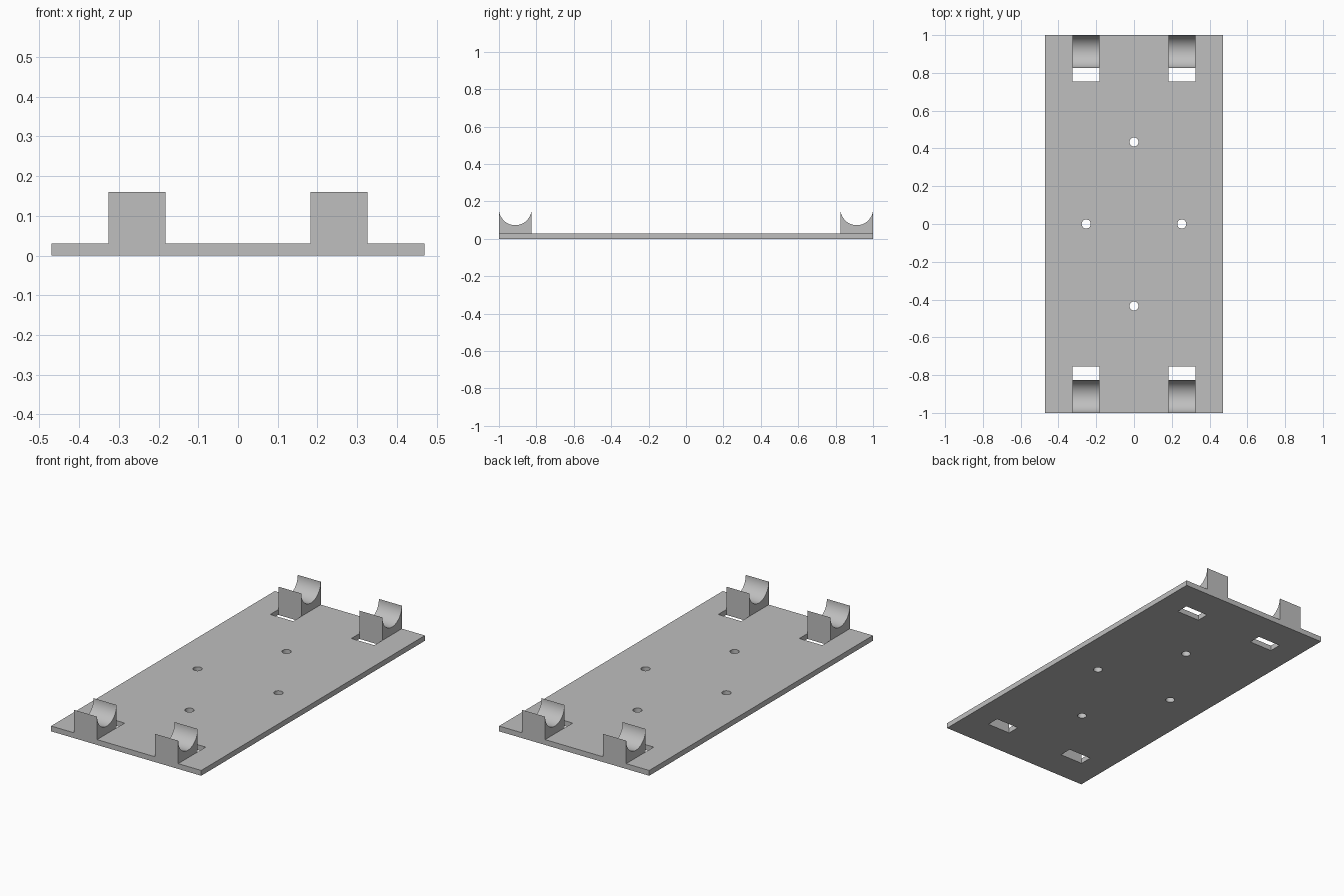
import bpy, bmesh
from math import sin, cos, pi
from mathutils import Vector

cube = bpy.data.objects.get("Cube")
if cube:
    bpy.data.objects.remove(cube, do_unlink=True)

HALF_X, HALF_Y, THICK = 0.47, 1.0, 0.03
TOP = 0.16                     # height of the cradle tips
RADIUS = 0.087                 # cradle groove
CRADLE_X, CRADLE_W = 0.254, 0.144
INNER_Y = HALF_Y - 2 * RADIUS  # inner face of each cradle
SLOT_LEN = 0.072
HOLE_R = 0.024

grey = bpy.data.materials.new("plain grey")
grey.use_nodes = True
colour = (0.52, 0.52, 0.52, 1)
grey.diffuse_color = colour
grey.node_tree.nodes["Principled BSDF"].inputs["Base Color"].default_value = colour


def prism(name, points, extrude):
    """Extrude a closed outline of 3D points along a vector."""
    bm = bmesh.new()
    face = bm.faces.new([bm.verts.new(p) for p in points])
    result = bmesh.ops.extrude_face_region(bm, geom=[face], use_keep_orig=True)
    moved = [g for g in result["geom"] if isinstance(g, bmesh.types.BMVert)]
    bmesh.ops.translate(bm, verts=moved, vec=Vector(extrude))
    bmesh.ops.recalc_face_normals(bm, faces=bm.faces)
    mesh = bpy.data.meshes.new(name)
    bm.to_mesh(mesh)
    bm.free()
    obj = bpy.data.objects.new(name, mesh)
    bpy.context.collection.objects.link(obj)
    mesh.materials.append(grey)
    return obj


def activate(obj):
    bpy.ops.object.select_all(action="DESELECT")
    obj.select_set(True)
    bpy.context.view_layer.objects.active = obj


def rectangle(cx, cy, hx, hy, z):
    return [(cx + sx * hx, cy + sy * hy, z)
            for sx, sy in ((-1, -1), (1, -1), (1, 1), (-1, 1))]


def cut(target, cutter):
    cutter.hide_render = True
    activate(target)
    mod = target.modifiers.new("cut", "BOOLEAN")
    mod.operation = "DIFFERENCE"
    mod.solver = "EXACT"
    mod.object = cutter
    bpy.ops.object.modifier_apply(modifier=mod.name)
    bpy.data.objects.remove(cutter, do_unlink=True)


# Base plate
plate = prism("base_plate", rectangle(0, 0, HALF_X, HALF_Y, 0), (0, 0, THICK))

# Four round screw holes
for x, y in ((0, 0.434), (0, -0.434), (0.253, 0), (-0.253, 0)):
    circle = [(x + HOLE_R * cos(2 * pi * i / 32), y + HOLE_R * sin(2 * pi * i / 32), -0.1)
              for i in range(32)]
    cut(plate, prism("hole_cutter", circle, (0, 0, 0.3)))

# Cradles with a half-round groove, each with a strap slot beside it
for sx, side in ((1, "left"), (-1, "right")):
    for sy, end in ((-1, "front"), (1, "back")):
        slot = rectangle(sx * CRADLE_X, sy * (INNER_Y - SLOT_LEN / 2),
                         CRADLE_W / 2, SLOT_LEN / 2, -0.1)
        cut(plate, prism("slot_cutter", slot, (0, 0, 0.3)))

        x0 = sx * CRADLE_X - CRADLE_W / 2
        mid = sy * (HALF_Y - RADIUS)
        outline = [(x0, mid - RADIUS, THICK), (x0, mid + RADIUS, THICK)]
        outline += [(x0, mid + RADIUS * cos(pi * i / 40), TOP - RADIUS * sin(pi * i / 40))
                    for i in range(41)]
        cradle = prism(f"{end}_{side}_cradle", outline, (CRADLE_W, 0, 0))
        activate(cradle)
        bpy.ops.object.shade_smooth_by_angle()

activate(plate)
bpy.ops.object.shade_smooth_by_angle()
